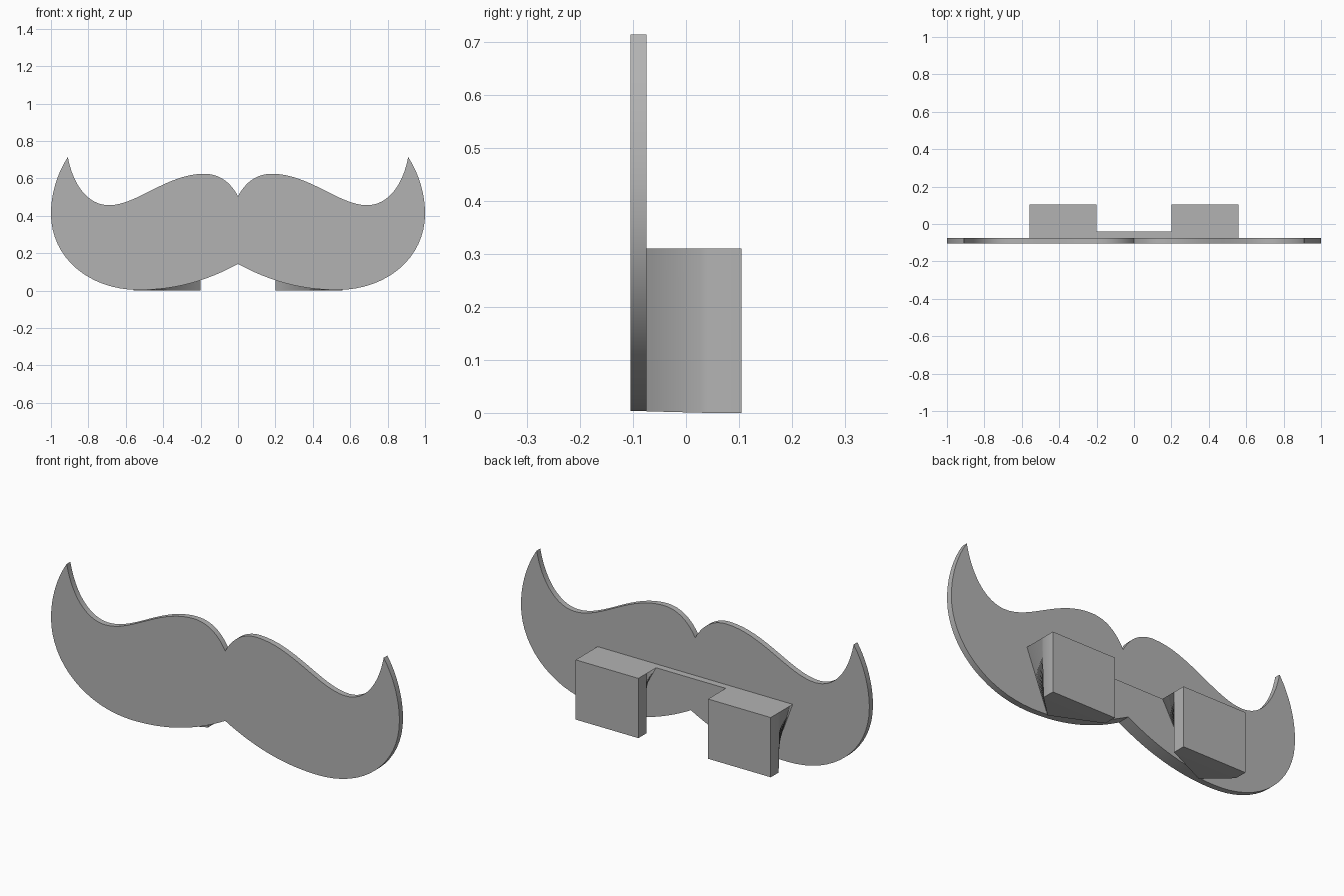
import bpy, bmesh
from mathutils import Vector
from mathutils.geometry import interpolate_bezier

cube = bpy.data.objects.get("Cube")
if cube:
    bpy.data.objects.remove(cube, do_unlink=True)

FRONT, BACK = -0.105, -0.075      # moustache panel
WEB_BACK = -0.04                  # thin web between the clips
CLIP_FRONT, CLIP_BACK = 0.04, 0.105
CLIP_TOP = 0.31

grey = bpy.data.materials.new("plain_grey")
grey.use_nodes = True
colour = (0.45, 0.45, 0.45, 1)
grey.diffuse_color = colour
grey.node_tree.nodes["Principled BSDF"].inputs["Base Color"].default_value = colour


def finish(name, bm):
    bmesh.ops.remove_doubles(bm, verts=bm.verts, dist=1e-5)
    bmesh.ops.recalc_face_normals(bm, faces=bm.faces)
    mesh = bpy.data.meshes.new(name)
    bm.to_mesh(mesh)
    bm.free()
    obj = bpy.data.objects.new(name, mesh)
    bpy.context.collection.objects.link(obj)
    mesh.materials.append(grey)
    bpy.ops.object.select_all(action='DESELECT')
    bpy.context.view_layer.objects.active = obj
    obj.select_set(True)
    bpy.ops.object.shade_smooth_by_angle(angle=0.5)
    return obj


def loft(name, sections):
    """Skin a list of equal-length rings and cap both ends."""
    bm = bmesh.new()
    rings = [[bm.verts.new(p) for p in ring] for ring in sections]
    n = len(rings[0])
    for a, b in zip(rings, rings[1:]):
        for i in range(n):
            j = (i + 1) % n
            bm.faces.new((a[i], a[j], b[j], b[i]))
    bm.faces.new(rings[0])
    bm.faces.new(rings[-1])
    return finish(name, bm)


def slab(name, outline, y0, y1):
    return loft(name, [[(x, y, z) for x, z in outline] for y in (y0, y1)])


def trace(start, segments, steps=16):
    """Sample a chain of bezier segments given as (handle, handle, end)."""
    pts = [start]
    for h1, h2, end in segments:
        curve = interpolate_bezier(*[Vector(p) for p in (pts[-1], h1, h2, end)], steps + 1)
        pts += [tuple(p)[:2] for p in curve[1:]]
    return pts


def mirrored(pts):
    return [(-x, z) for x, z in reversed(pts) if x > 1e-4]


# Half outline: lower edge from the notch, then round the tip to the top dip
lower = trace((0, 0.143), [((0.17, 0.05), (0.34, 0.004), (0.53, 0.004))])
upper = trace(lower[-1], [
    ((0.80, 0.004), (1.0, 0.18), (1.0, 0.41)),
    ((1.0, 0.52), (0.965, 0.63), (0.91, 0.714)),
    ((0.88, 0.56), (0.80, 0.457), (0.69, 0.457)),
    ((0.54, 0.457), (0.38, 0.625), (0.18, 0.625)),
    ((0.10, 0.625), (0.04, 0.58), (0, 0.505))])
half = lower + upper[1:]
slab("moustache_panel", half + mirrored(half), FRONT, BACK)

# Web joining the clips, its lower edge following the moustache
web = [p for p in lower if p[0] < 0.43]
web.append((web[-1][0], CLIP_TOP))
slab("clip_web", web + mirrored(web), BACK, WEB_BACK)

# Clips: a square block at the back whose sides twist in to a point on the panel
INNER, OUTER, APEX = 0.20, 0.56, (0.44, 0.003)
block = [(INNER, CLIP_TOP), (OUTER, CLIP_TOP), (OUTER, 0), (INNER, 0)]
root = [(INNER, CLIP_TOP), (OUTER, CLIP_TOP), APEX, APEX]
STEPS = 10
for side, name in ((1, "left_clip"), (-1, "right_clip")):
    rings = []
    for i in range(STEPS + 1):
        t = i / STEPS
        y = BACK + (CLIP_FRONT - BACK) * t
        rings.append([(side * (r[0] + (b[0] - r[0]) * t), y, r[1] + (b[1] - r[1]) * t)
                      for r, b in zip(root, block)])
    # the root is a triangle: keep its last two corners a hair apart until welded
    rings.append([(side * x, CLIP_BACK, z) for x, z in block])
    loft(name, rings)
